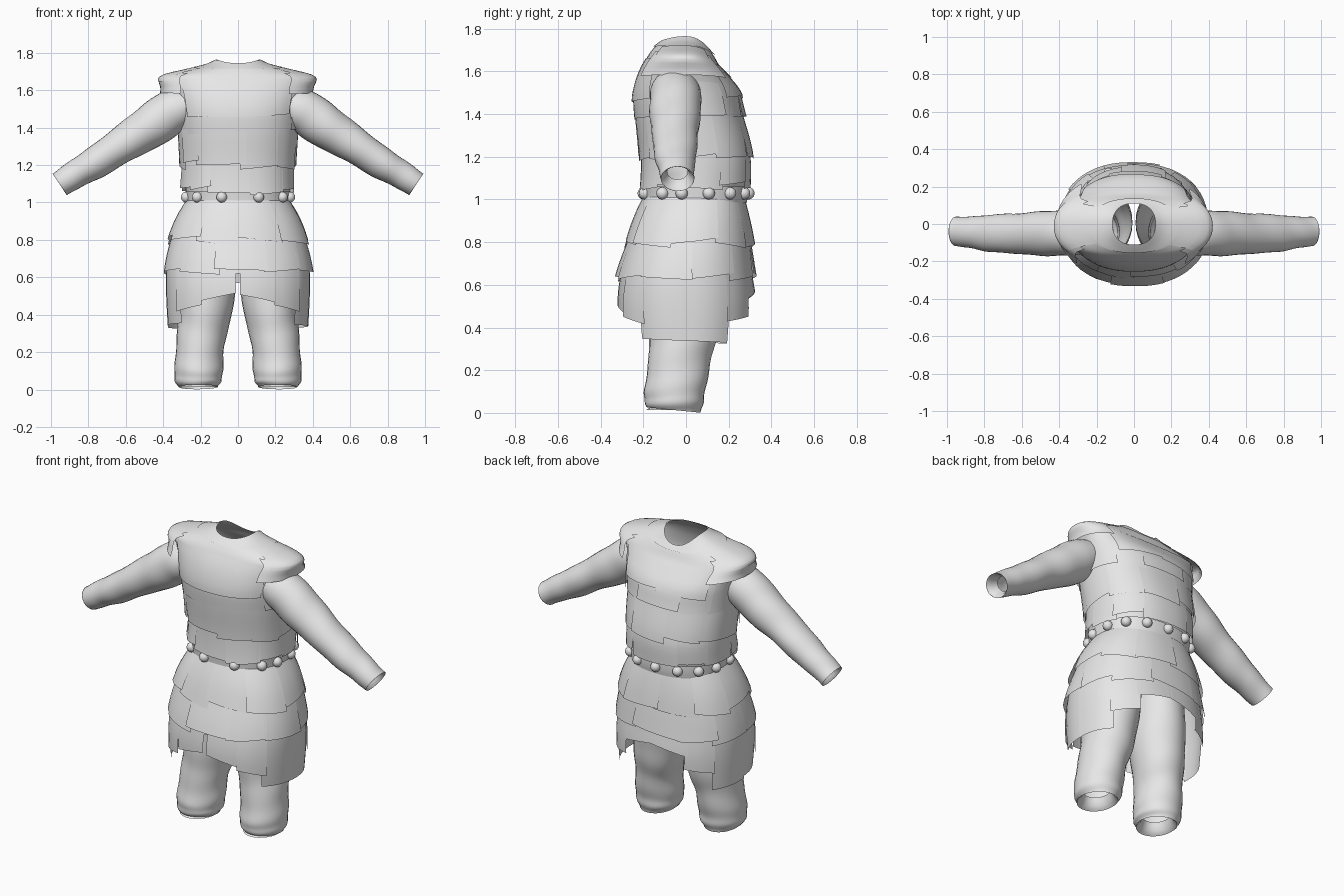
import bpy, bmesh, math, random
from mathutils import Vector

if "Cube" in bpy.data.objects:
    bpy.data.objects.remove(bpy.data.objects["Cube"])

random.seed(4)
cloth = bpy.data.materials.new("light_grey_leather")
cloth.diffuse_color = (0.8, 0.8, 0.8, 1)
cloth.use_nodes = True
cloth.node_tree.nodes["Principled BSDF"].inputs["Base Color"].default_value = cloth.diffuse_color


def spline(rows, v):
    """Smooth interpolation through a list of equal-length rows."""
    n = len(rows) - 1
    v = min(max(v, 0), n)
    i = min(int(v), n - 1)
    t = v - i
    a, b, c, d = (rows[min(max(k, 0), n)] for k in (i - 1, i, i + 1, i + 2))
    return [0.5 * (2 * q + (r - p) * t + (2 * p - 5 * q + 4 * r - s) * t * t
                   + (3 * q - p - 3 * r + s) * t ** 3) for p, q, r, s in zip(a, b, c, d)]


def grid(name, func, nu, nv, closed=False, recalc=False):
    """Mesh a function of two parameters in 0..1."""
    bm = bmesh.new()
    cols = nu if closed else nu + 1
    vs = [[bm.verts.new(func(i / nu, j / nv)) for i in range(cols)] for j in range(nv + 1)]
    for j in range(nv):
        for i in range(nu):
            k = (i + 1) % cols
            bm.faces.new((vs[j][i], vs[j][k], vs[j + 1][k], vs[j + 1][i]))
    if recalc:
        bmesh.ops.recalc_face_normals(bm, faces=bm.faces[:])
    for f in bm.faces:
        f.smooth = True
    me = bpy.data.meshes.new(name)
    bm.to_mesh(me)
    bm.free()
    me.materials.append(cloth)
    ob = bpy.data.objects.new(name, me)
    bpy.context.collection.objects.link(ob)
    return ob


def surf(rows, v, th, off=0.0):
    """Body surface; rows hold side z, front z, back z, half width, front y, back y."""
    zs, zf, zb, rx, yf, yb = spline(rows, v)
    c, s = math.cos(th), math.sin(th)
    p = 2 / 2.3
    sx = math.copysign(abs(c) ** p, c)
    sy = math.copysign(abs(s) ** p, s)
    cy, ry = (yf + yb) / 2, (yb - yf) / 2
    z = zs * c * c + (zf if s < 0 else zb) * s * s
    return Vector((rx * sx + off * c, cy + ry * sy + off * s, z + off * 0.15))


def level(rows, z):
    """Row parameter at a given side height."""
    for i in range(len(rows) - 1):
        if z <= rows[i + 1][0]:
            return i + (z - rows[i][0]) / (rows[i + 1][0] - rows[i][0])
    return len(rows) - 1


def panel(name, rows, a0, a1, z0, z1, lo=0.018, hi=0.002, tilt=0.0, skew=0.0, closed=False):
    """Overlapping plate that lifts off the body towards its lower edge."""
    def f(u, t):
        a = math.radians(a0 + (a1 - a0) * u + skew * (1 - t))
        zb = z0 + tilt * (u - 0.5)
        return surf(rows, level(rows, zb + (z1 - zb) * t), a, lo + (hi - lo) * t)
    return grid(name, f, max(4, int((a1 - a0) / 6)), 6, closed)


def bricks(name, rows, z0, z1, cuts, lo=0.018):
    """A full row of plates with uneven lower edges."""
    for k, a in enumerate(cuts):
        b = cuts[(k + 1) % len(cuts)] + (360 if k == len(cuts) - 1 else 0)
        panel(f"{name}_{k}", rows, a - 1, b + 2, z0 + random.uniform(-0.02, 0.02), z1,
              lo + random.uniform(-0.006, 0.008), 0.003,
              random.uniform(-0.03, 0.03), random.uniform(-2, 2))


def tube(name, pts, side, wrinkle=0.0, tilt=0.0, nv=36):
    """Limb; points hold x, y, z, radius across, radius in depth."""
    n = len(pts) - 1

    def f(u, t):
        x, y, z, ra, rb = spline(pts, t * n)
        p = spline(pts, t * n - 0.05)
        q = spline(pts, t * n + 0.05)
        d = Vector((q[0] - p[0], 0, q[2] - p[2])).normalized()
        th = u * math.tau
        w = 1 + wrinkle * (math.sin(t * 31 + 2 * math.sin(th)) + 0.6 * math.sin(t * 17 + 3 * th))
        ca, cb = ra * w * math.cos(th), rb * w * math.sin(th)
        return Vector((side * (x - d.z * ca), y + cb, z + d.x * ca - tilt * cb * t))
    return grid(name, f, 28, nv, True, True)


# Torso shell up to the neck opening
torso = [(1.03, 1.03, 1.03, .275, -.195, .27), (1.2, 1.2, 1.2, .295, -.205, .295),
         (1.4, 1.4, 1.4, .32, -.235, .262), (1.52, 1.5, 1.5, .34, -.24, .245),
         (1.6, 1.6, 1.57, .365, -.215, .2), (1.67, 1.67, 1.63, .395, -.18, .155),
         (1.71, 1.705, 1.665, .28, -.155, .135), (1.74, 1.725, 1.685, .165, -.135, .122),
         (1.765, 1.745, 1.7, .115, -.11, .11)]
grid("torso", lambda u, t: surf(torso, t * 8, u * math.tau), 56, 40, True)
panel("collar", torso, 0, 360, 1.722, 1.762, 0.008, 0.004, closed=True)

# Torso plates
bricks("waist_plate", torso, 1.07, 1.22, [-118, -80, -42, -8, 25, 60, 112, 150, 188, 215], .026)
bricks("rib_plate", torso, 1.2, 1.41, [-132, -86, -50, -18, 20, 62, 98, 140, 172, 205], .018)
bricks("upper_plate", torso, 1.39, 1.55, [-145, -35, 35, 70, 110, 145], .012)
panel("chest_plate", torso, -140, -40, 1.46, 1.66, .014, .003, .02)
panel("back_plate_a", torso, 42, 92, 1.49, 1.66, .016, .003, .03)
panel("back_plate_b", torso, 88, 138, 1.47, 1.66, .016, .003, -.03)

# Shoulder caps, the left one larger
for nm, mid, lo in (("right_cap", 0, .045), ("left_cap", 180, .06)):
    panel(nm + "_lower", torso, mid - 50, mid + 45, 1.575, 1.69, lo, .012)
    panel(nm + "_upper", torso, mid - 42, mid + 38, 1.64, 1.72, lo * .6, .006)

# Skirt under-layer and plates
skirt = [(z, z, z, rx, yf, yb) for z, rx, yf, yb in
         ((.3, .365, -.295, .29), (.5, .378, -.315, .312), (.65, .378, -.302, .305),
          (.8, .355, -.268, .297), (.92, .32, -.235, .285), (1.02, .268, -.195, .268))]
grid("skirt_lining", lambda u, t: surf(skirt, 1.8 + t * 3.2, u * math.tau), 56, 20, True)
bricks("hip_plate", skirt, .79, 1.01, [-122, -91, -55, -15, 22, 58, 92, 130, 165, 200], .02)
bricks("thigh_plate", skirt, .62, .84, [-140, -105, -72, -38, 0, 38, 75, 110, 145, 182], .022)
# Hem plates as start angle, end angle, lower edge, slope, lift
hems = [(-89, -62, .485, -.04, .006), (-63, -34, .435, -.03, .014), (-39, 0, .355, -.01, .006),
        (-2, 37, .345, -.01, .008), (34, 63, .44, .02, .016), (60, 91, .55, .04, .012)]
for k, (a, b, z, tilt, lo) in enumerate(hems):
    panel(f"right_hem_{k}", skirt, a, b, z, .67, lo, .004, tilt)
    panel(f"left_hem_{k}", skirt, 180 - b, 180 - a, z + random.uniform(-.01, .01), .67,
          lo, .004, -tilt)

# Belt with round studs
belt = [(z, z, z, rx, yf, yb) for z, rx, yf, yb in
        ((.985, .278, -.202, .285), (1.02, .28, -.203, .29), (1.06, .283, -.206, .29))]
grid("belt", lambda u, t: surf(belt, t * 2, u * math.tau), 56, 4, True)
for k, deg in enumerate((-138, -105, -70, -35, -12, 12, 38, 65, 90, 115, 142, 168, 192)):
    bpy.ops.mesh.primitive_uv_sphere_add(segments=14, ring_count=8, radius=.029,
                                         location=surf(belt, 1.2, math.radians(deg), .002))
    stud = bpy.context.object
    stud.name = f"belt_stud_{k}"
    stud.data.materials.append(cloth)
    bpy.ops.object.shade_smooth()

# Sleeves and trouser legs with turned-in ends
arm = [(.27, -.045, 1.52, .1, .115), (.36, -.05, 1.482, .118, .12), (.48, -.05, 1.398, .115, .12),
       (.62, -.052, 1.308, .096, .108), (.76, -.05, 1.215, .086, .1),
       (.87, -.045, 1.15, .075, .085), (.953, -.04, 1.097, .069, .078)]
cuff = [(.953, -.04, 1.097, .069, .078), (.935, -.04, 1.109, .055, .062),
        (.9, -.04, 1.13, .042, .048)]
leg = [(.15, .01, .8, .14, .18), (.16, .0, .6, .15, .175), (.178, -.01, .4, .142, .163),
       (.2, -.03, .25, .128, .146), (.21, -.05, .12, .13, .142),
       (.213, -.058, .05, .125, .138), (.213, -.06, .014, .105, .125)]
leg_end = [(.213, -.06, .014, .105, .125), (.213, -.06, .035, .085, .1),
           (.213, -.058, .08, .07, .085)]
for nm, side in (("right", 1), ("left", -1)):
    tube(nm + "_sleeve", arm, side, .014)
    tube(nm + "_cuff_lining", cuff, side, 0, 0, 4)
    tube(nm + "_trouser_leg", leg, side, .014, .1, 44)
    tube(nm + "_trouser_lining", leg_end, side, 0, 0, 4)
